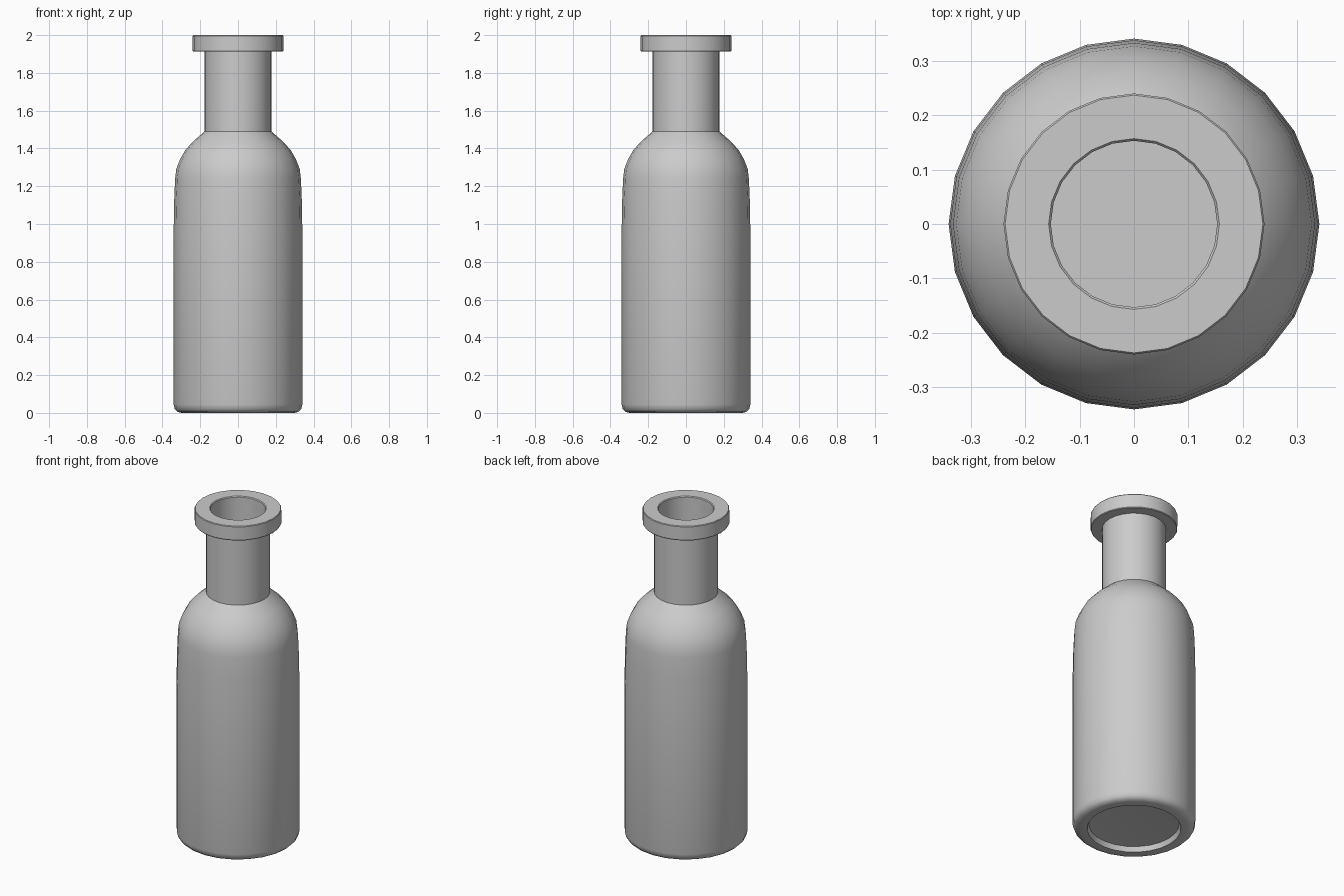
import bpy
import bmesh
from math import cos, sin, pi, radians

SIDES = 24

cube = bpy.data.objects.get("Cube")
if cube:
    bpy.data.objects.remove(cube, do_unlink=True)

# Plain grey glass
grey = bpy.data.materials.new("plain_grey")
grey.use_nodes = True
colour = (0.6, 0.6, 0.6, 1)
grey.diffuse_color = colour
grey.node_tree.nodes["Principled BSDF"].inputs["Base Color"].default_value = colour


def lathe(name, profile):
    """Revolve a (radius, height) profile; zero radius makes a pole."""
    bm = bmesh.new()
    rings = []
    for r, z in profile:
        if r == 0:
            rings.append([bm.verts.new((0, 0, z))] * SIDES)
        else:
            rings.append([bm.verts.new((r * cos(2 * pi * i / SIDES),
                                        r * sin(2 * pi * i / SIDES), z))
                          for i in range(SIDES)])
    for low, high in zip(rings, rings[1:]):
        for i in range(SIDES):
            j = (i + 1) % SIDES
            corners = [low[i], low[j], high[j], high[i]]
            bm.faces.new(list(dict.fromkeys(corners)))
    bmesh.ops.recalc_face_normals(bm, faces=bm.faces)
    mesh = bpy.data.meshes.new(name)
    bm.to_mesh(mesh)
    bm.free()
    mesh.materials.append(grey)
    obj = bpy.data.objects.new(name, mesh)
    bpy.context.collection.objects.link(obj)
    bpy.ops.object.select_all(action="DESELECT")
    obj.select_set(True)
    bpy.context.view_layer.objects.active = obj
    bpy.ops.object.shade_smooth_by_angle(angle=radians(35))
    return obj


# Recessed base, then the rounded heel, body, shoulder, neck and lip
base = [(0, 0.045), (0.25, 0.03), (0.26, 0)]
heel = [(0.3, 0), (0.321, 0.006), (0.335, 0.02), (0.341, 0.045)]
body = [(0.341, 0.95), (0.338, 1.12), (0.333, 1.24)]
shoulder = [(0.327, 1.29), (0.308, 1.34), (0.28, 1.39), (0.24, 1.435), (0.177, 1.49)]
lip = [(0.177, 1.912), (0.237, 1.912), (0.24, 1.916), (0.24, 1.996), (0.237, 2.0)]

# Hollow inside, parallel to the outer wall
mouth = [(0.157, 2.0), (0.153, 1.995), (0.153, 1.48)]
inside = [(r - 0.022, z - 0.015) for r, z in reversed(body + shoulder[:-1])]
floor = [(0.319, 0.09), (0.29, 0.065), (0, 0.065)]

lathe("bottle", base + heel + body + shoulder + lip + mouth + inside + floor)
